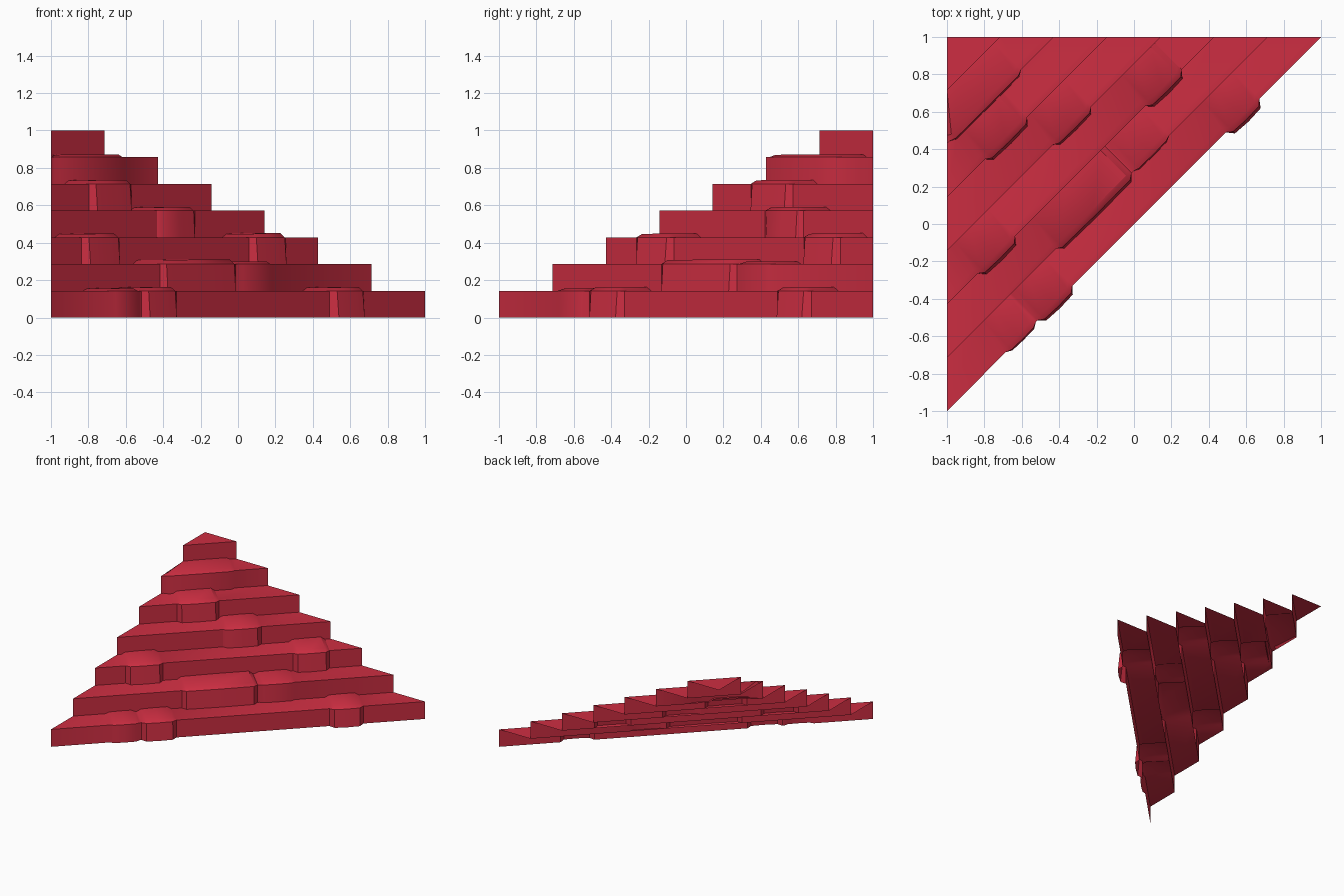
import bpy, bmesh, math
from mathutils import Vector

cube = bpy.data.objects.get("Cube")
if cube:
    bpy.data.objects.remove(cube, do_unlink=True)

STEPS = 7
RISE = 1 / STEPS
RUN = 2 / STEPS      # depth of a step, measured as y - x
CHAMFER = 0.045

red = bpy.data.materials.new("roof red")
colour = (0.61, 0.027, 0.054, 1)
red.use_nodes = True
red.diffuse_color = colour
red.node_tree.nodes["Principled BSDF"].inputs["Base Color"].default_value = colour

# Raised tiles on each step: start, end, forward bulge, raised height
TILES = {
    0: [(-0.685, -0.525, 0.03, 0.014), (-0.515, -0.33, 0.055, 0.02),
        (0.49, 0.67, 0.065, 0.02)],
    1: [(-0.275, 0.13, 0.05, 0.024), (0.14, 0.33, 0.025, 0.015)],
    2: [(-0.55, -0.35, 0.06, 0.02), (0.345, 0.54, 0.06, 0.022)],
    3: [(-0.005, 0.2, 0.045, 0.02)],
    4: [(-0.225, 0.0, 0.055, 0.022)],
    5: [(-0.27, 0.11, 0.03, 0.015)],
}


def place(along, depth, z):
    """Point on the diagonal slope, kept inside the two rear edges."""
    limit = 1 - depth / 2
    along = max(-limit, min(limit, along))
    return Vector((along - depth / 2, along + depth / 2, z))


def stations(step):
    """Cross-section positions along a step: along, bulge, raise."""
    rows = [(-1, 0, 0)]
    for start, end, bulge, lift in TILES.get(step, []):
        mid = (start + end) / 2
        rows += [(start, 0, 0), (start + 0.022, bulge * 0.85, lift * 0.85),
                 (mid, bulge, lift),
                 (end - 0.022, bulge * 0.9, lift), (end, 0, 0)]
    return rows + [(1, 0, 0)]


def build_step(step):
    """Riser and tread of one step as an open shell."""
    bm = bmesh.new()
    front, low = step * RUN, step * RISE
    high = low + RISE
    columns = []
    for along, bulge, lift in stations(step):
        section = [(front - bulge, low),
                   (front - bulge * 0.65, high),
                   (front - bulge * 0.65 + CHAMFER, high + lift),
                   (front + RUN, high + lift)]
        columns.append([bm.verts.new(place(along, d, z)) for d, z in section])
    for a, b in zip(columns, columns[1:]):
        for i in range(3):
            bm.faces.new((a[i], b[i], b[i + 1], a[i + 1]))
    bmesh.ops.remove_doubles(bm, verts=bm.verts, dist=0.0005)
    mesh = bpy.data.meshes.new(f"roof_step_{step + 1}")
    bm.to_mesh(mesh)
    bm.free()
    mesh.materials.append(red)
    obj = bpy.data.objects.new(mesh.name, mesh)
    bpy.context.collection.objects.link(obj)
    return obj


bpy.ops.object.select_all(action='DESELECT')
for step in range(STEPS):
    obj = build_step(step)
    obj.select_set(True)
    bpy.context.view_layer.objects.active = obj
bpy.ops.object.shade_smooth_by_angle(angle=math.radians(35))
